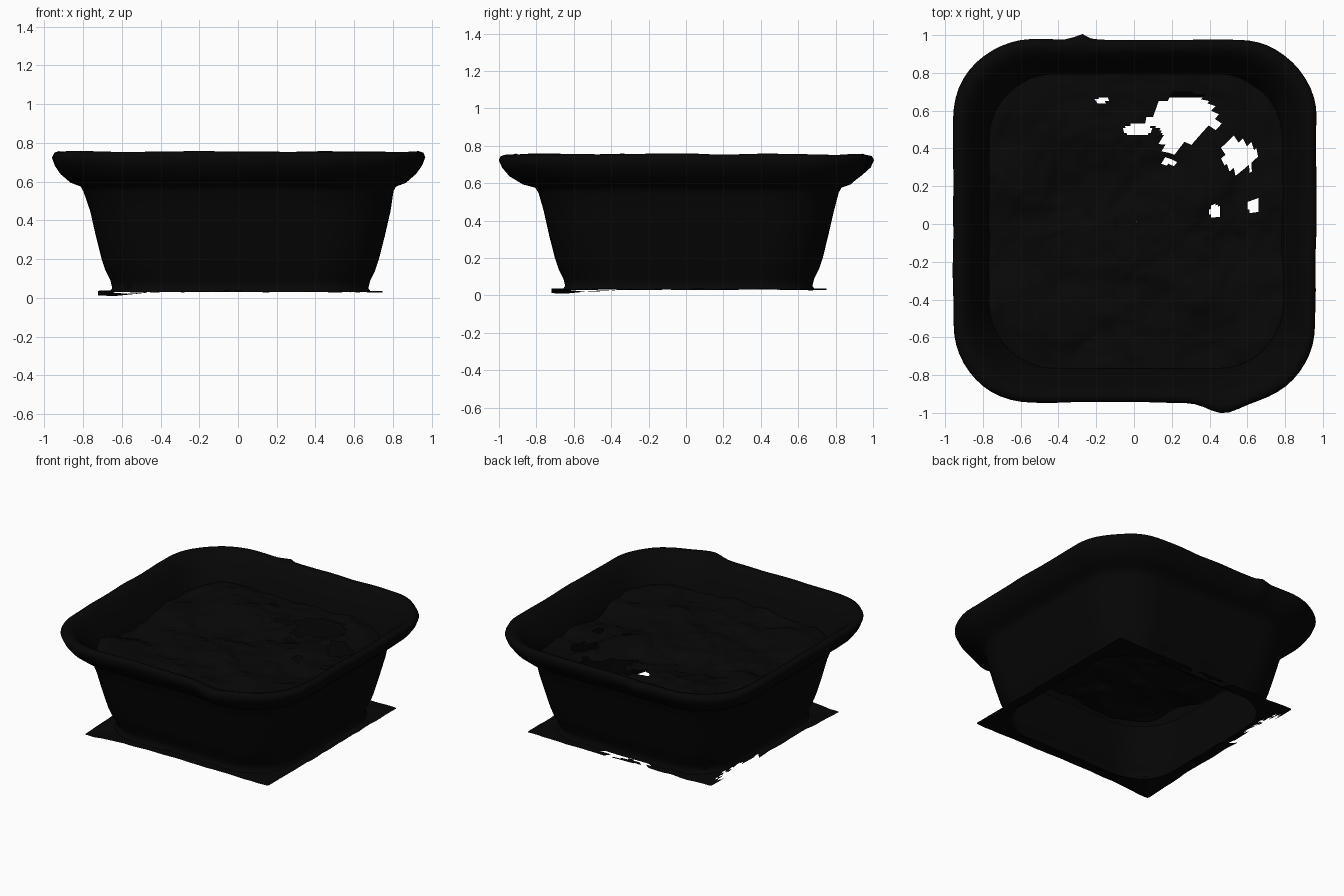
import bpy, bmesh, math
from mathutils import Vector, noise

if "Cube" in bpy.data.objects:
    bpy.data.objects.remove(bpy.data.objects["Cube"], do_unlink=True)

CENTRE = Vector((0.012, 0.015, 0))


def material(name, value):
    mat = bpy.data.materials.new(name)
    mat.use_nodes = True
    colour = (value, value, value, 1)
    mat.diffuse_color = colour
    bsdf = mat.node_tree.nodes["Principled BSDF"]
    bsdf.inputs["Base Color"].default_value = colour
    bsdf.inputs["Roughness"].default_value = 0.9
    return mat


black_plastic = material("black plastic", 0.0018)
dark_soil = material("dark soil", 0.0022)


def rounded_square(half, radius, z, arc=12, side=24):
    """Ring of points around a square with rounded corners."""
    ring, flat = [], half - radius
    for k in range(4):
        turn = k * math.pi / 2
        local = [(half, -flat + 2 * flat * i / side) for i in range(side)]
        for i in range(arc):
            a = i / arc * math.pi / 2
            local.append((flat + radius * math.cos(a), flat + radius * math.sin(a)))
        c, s = round(math.cos(turn)), round(math.sin(turn))
        ring += [Vector((x * c - y * s, x * s + y * c, z)) for x, y in local]
    return ring


def loft(name, rings, mat, shape, drop=None):
    """Skin rings into a surface, shape each point, drop torn faces."""
    bm = bmesh.new()
    rows = [[bm.verts.new(shape(p + CENTRE)) for p in ring] for ring in rings]
    n = len(rows[0])
    for low, high in zip(rows, rows[1:]):
        for i in range(n):
            j = (i + 1) % n
            bm.faces.new((low[i], low[j], high[j], high[i]))
    if drop:
        torn = [f for f in bm.faces if drop(f.calc_center_median())]
        bmesh.ops.delete(bm, geom=torn, context="FACES")
    mesh = bpy.data.meshes.new(name)
    bm.to_mesh(mesh)
    bm.free()
    mesh.materials.append(mat)
    obj = bpy.data.objects.new(name, mesh)
    bpy.context.collection.objects.link(obj)
    bpy.ops.object.select_all(action="DESELECT")
    obj.select_set(True)
    bpy.context.view_layer.objects.active = obj
    bpy.ops.object.shade_smooth_by_angle(angle=math.radians(60))


def near(p, x, y, size):
    return math.exp(-((p.x - x) ** 2 + (p.y - y) ** 2) / size ** 2)


def worn(p):
    """Slight waviness, plus the two nicks that stick out of the rim."""
    q = p.copy()
    high = max(0, min(1, (p.z - 0.5) / 0.15))
    q += noise.noise_vector(p * 4) * (0.002 + 0.005 * high)
    q.z = min(q.z, 0.76)
    if p.z > 0.55:
        q.x -= 0.01
        q.y -= 0.055 * near(p, 0.48, -0.95, 0.11)
        q.y += 0.03 * near(p, -0.27, 0.97, 0.04)
    return q


# Pot: tapered wall, rolled rim and inner wall down to the soil
profile = [(0.675, 0.03), (0.66, 0.05), (0.67, 0.09), (0.695, 0.14), (0.715, 0.2),
           (0.745, 0.32), (0.775, 0.45), (0.80, 0.55), (0.815, 0.577), (0.865, 0.595),
           (0.915, 0.64), (0.945, 0.685), (0.96, 0.725), (0.95, 0.747), (0.925, 0.755),
           (0.895, 0.74), (0.86, 0.70), (0.825, 0.64), (0.79, 0.575), (0.765, 0.5)]
loft("pot", [rounded_square(r, r * 0.43, z) for r, z in profile], black_plastic, worn)


# Soil: lumpy filling with a few ragged holes
HOLES = [(0.27, 0.57, 0.16, 0.13), (0.2, 0.43, 0.05, 0.06), (0.02, 0.5, 0.07, 0.03),
         (0.1, 0.54, 0.05, 0.025), (0.56, 0.36, 0.095, 0.08), (0.43, 0.07, 0.03, 0.035),
         (0.63, 0.1, 0.035, 0.035), (-0.17, 0.66, 0.03, 0.02), (0.18, 0.33, 0.03, 0.02)]


def lumpy(p):
    q = p.copy()
    q.z += 0.045 * noise.fractal(p * 3, 0.9, 2.0, 4)
    return q


def in_hole(p):
    ragged = 1 + 0.35 * noise.noise(Vector((p.x, p.y, 0)) * 16)
    return any(((p.x - x) / a) ** 2 + ((p.y - y) / b) ** 2 < ragged for x, y, a, b in HOLES)


soil_rings = []
for i in range(66):
    t = max(i / 65, 0.001)
    soil_rings.append(rounded_square(0.78 * t, 0.78 * t * (1 - 0.55 * t), 0.56))
loft("soil", soil_rings, dark_soil, lumpy, in_hole)


# Ground sheet: thin square skirt, open under the pot and torn on the right
def crumpled(p):
    q = p.copy()
    q.z += 0.008 * noise.noise(p * 9) - 0.022 * near(p, -0.7, -0.7, 0.25)
    q.z = max(q.z, 0)
    return q


def torn_away(p):
    jag = 0.06 * noise.noise(p * 20)
    right_tear = p.x < -0.675 + jag and 0.17 < p.y < 0.62
    back_gap = -0.2 + jag < p.y - 0.7 < 0.03 + jag and p.y > 0.675 and -0.2 < p.x < 0.17
    return right_tear or back_gap


skirt = []
for i in range(11):
    t = i / 10
    skirt.append(rounded_square(0.655 + 0.08 * t, 0.28 * (1 - t) + 0.015, 0.033))
loft("ground_sheet", skirt, black_plastic, crumpled, torn_away)
